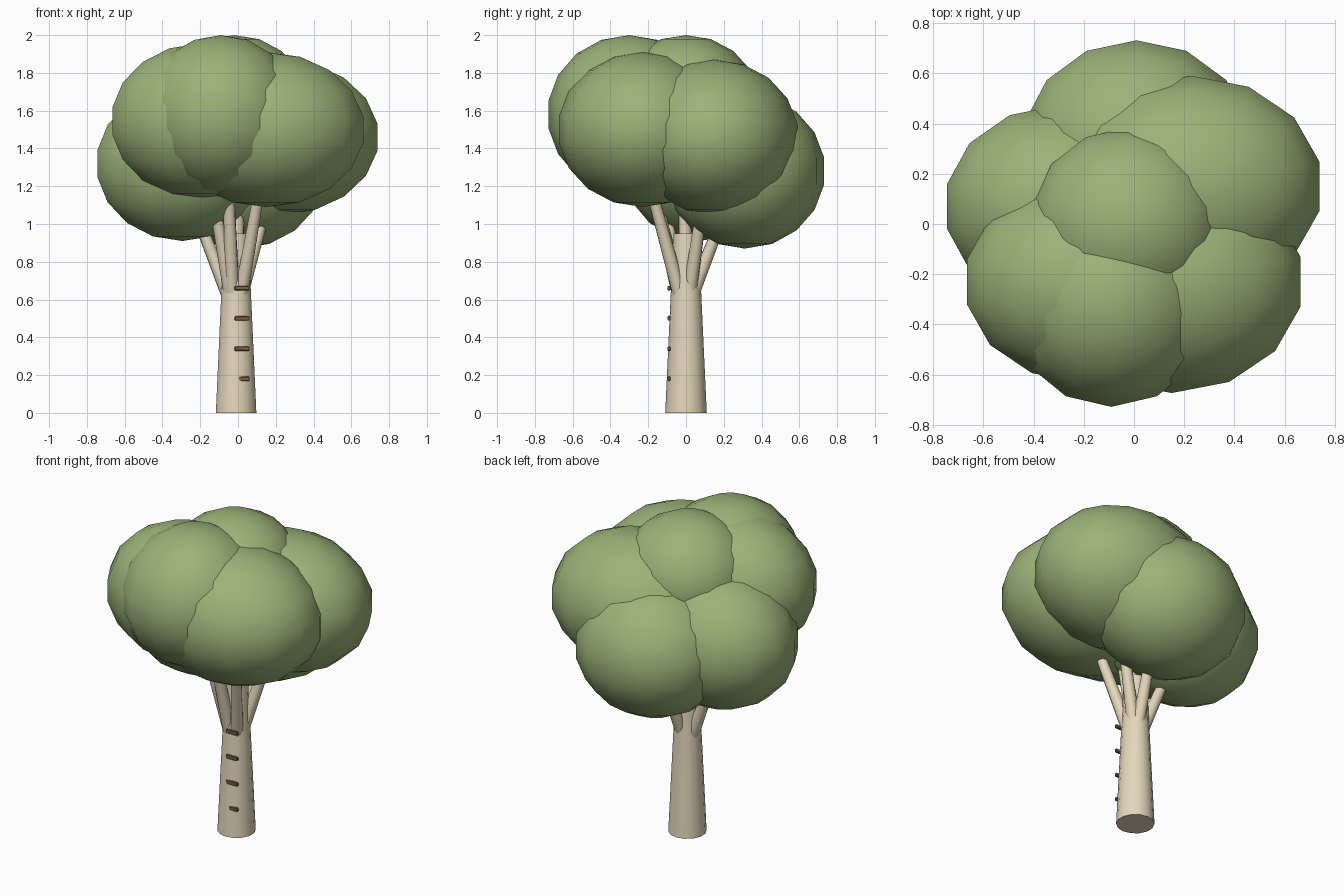
import bpy
from mathutils import Vector

if "Cube" in bpy.data.objects:
    bpy.data.objects.remove(bpy.data.objects["Cube"])


def material(name, rgb):
    m = bpy.data.materials.new(name)
    m.diffuse_color = (*rgb, 1)
    m.use_nodes = True
    m.node_tree.nodes["Principled BSDF"].inputs["Base Color"].default_value = m.diffuse_color
    return m


LEAF = material("leaf_green", (0.33, 0.45, 0.19))
BARK = material("pale_bark", (0.78, 0.68, 0.50))
WOOD = material("brown_wood", (0.22, 0.12, 0.06))


def finish(name, mat, smooth=True):
    ob = bpy.context.object
    ob.name = name
    ob.data.materials.append(mat)
    bpy.ops.object.transform_apply(location=False, rotation=False, scale=True)
    if smooth:
        bpy.ops.object.shade_smooth_by_angle(angle=0.8)
    return ob


def limb(name, start, end, r1, r2, sides):
    a, b = Vector(start), Vector(end)
    d = b - a
    bpy.ops.mesh.primitive_cone_add(vertices=sides, radius1=r1, radius2=r2, depth=d.length,
                                    location=(a + b) / 2,
                                    rotation=d.to_track_quat('Z', 'Y').to_euler())
    return finish(name, BARK)


# Foliage: centre and radii of each overlapping clump
clumps = {
    "top": ((-0.02, 0.0, 1.64), (0.40, 0.39, 0.36)),
    "front": ((-0.09, -0.30, 1.58), (0.425, 0.435, 0.42)),
    "front_left": ((-0.20, -0.23, 1.545), (0.485, 0.41, 0.41)),
    "front_right": ((0.15, -0.23, 1.50), (0.535, 0.45, 0.41)),
    "right": ((0.23, 0.15, 1.46), (0.53, 0.447, 0.41)),
    "back": ((0.01, 0.31, 1.28), (0.465, 0.428, 0.41)),
    "left": ((-0.295, 0.07, 1.32), (0.468, 0.41, 0.41)),
}
for name, (centre, radii) in clumps.items():
    bpy.ops.mesh.primitive_uv_sphere_add(segments=14, ring_count=9, radius=1,
                                         location=centre, scale=radii)
    finish("foliage_" + name, LEAF)

# Tapered trunk
limb("trunk", (-0.01, 0, 0), (-0.01, 0, 0.95), 0.11, 0.066, 14)

# Branches fanning out of the trunk
branches = {
    "top": ((-0.005, 0, 0.70), (0.0, -0.01, 1.35)),
    "front": ((-0.03, -0.04, 0.64), (-0.05, -0.17, 1.18)),
    "front_left": ((-0.04, -0.03, 0.64), (-0.125, -0.12, 1.12)),
    "front_right": ((0.015, -0.03, 0.62), (0.105, -0.17, 1.13)),
    "right": ((0.02, 0.02, 0.64), (0.14, 0.08, 1.06)),
    "back": ((0.0, 0.03, 0.62), (0.03, 0.18, 1.0)),
    "left": ((-0.05, 0.01, 0.62), (-0.20, 0.03, 1.0)),
}
for name, (start, end) in branches.items():
    limb("branch_" + name, start, end, 0.038, 0.03, 10)

# Ladder rungs on the front of the trunk
for i in range(4):
    bpy.ops.mesh.primitive_cube_add(size=1, location=(0.022, -0.09, 0.18 + 0.16 * i),
                                    scale=(0.08, 0.016, 0.024))
    rung = finish(f"rung_{i + 1}", WOOD, False)
    bev = rung.modifiers.new("bevel", 'BEVEL')
    bev.width = 0.004
    bev.segments = 1
